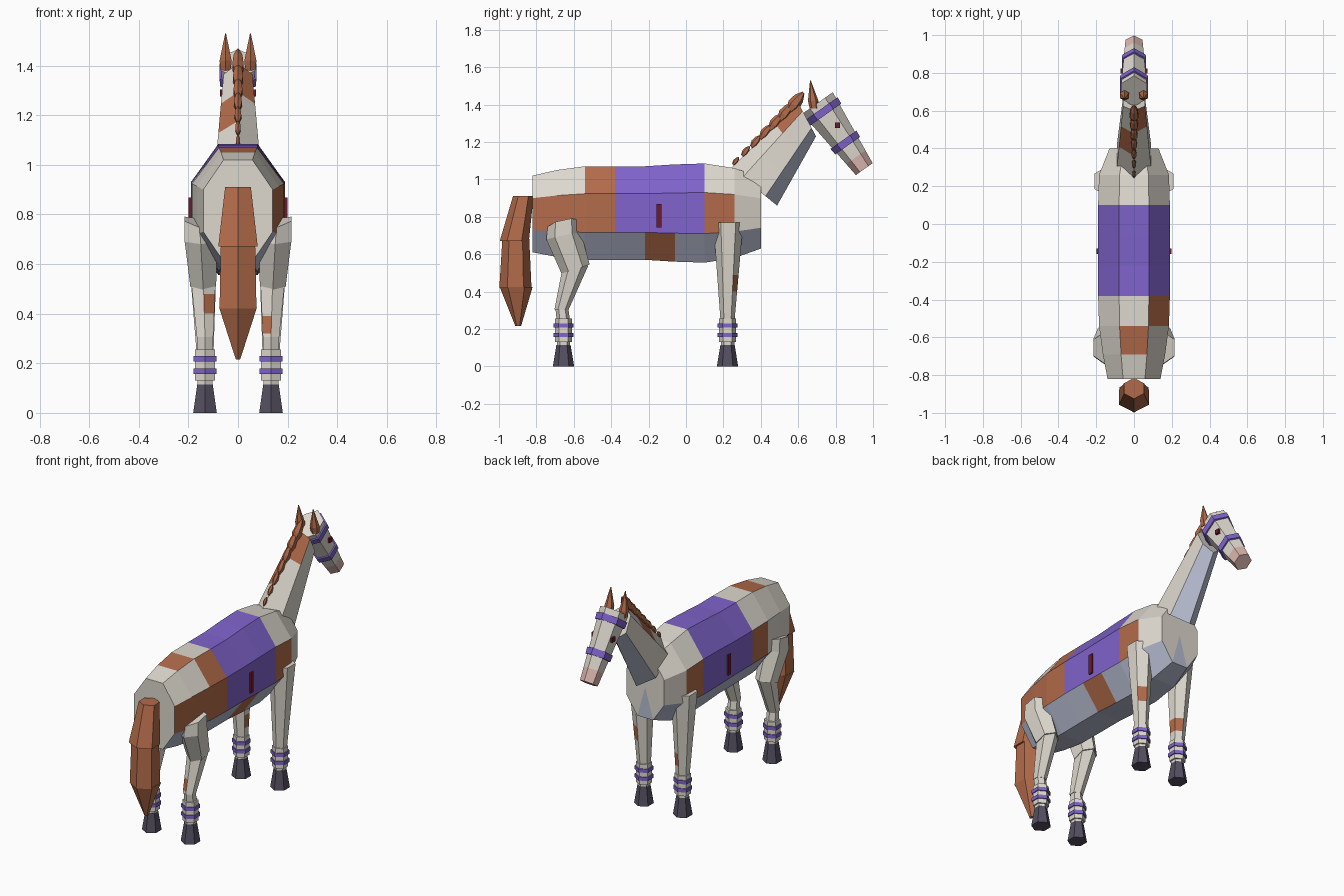
import bpy
import bmesh
from math import cos, sin, pi
from mathutils import Vector

cube = bpy.data.objects.get("Cube")
if cube:
    bpy.data.objects.remove(cube)


def linear(c):
    return c / 12.92 if c < 0.04 else ((c + 0.055) / 1.055) ** 2.4


def material(name, *srgb):
    m = bpy.data.materials.new(name)
    m.use_nodes = True
    color = [linear(c) for c in srgb] + [1]
    m.diffuse_color = color
    m.node_tree.nodes["Principled BSDF"].inputs["Base Color"].default_value = color
    return m


WHITE = material("cream coat", .87, .85, .81)
BROWN = material("chestnut", .70, .42, .29)
BLUE = material("pale blue underside", .72, .74, .82)
PURPLE = material("purple cloth", .50, .39, .80)
HOOF = material("dark hoof", .33, .31, .38)
PINK = material("pink muzzle", .86, .71, .68)
RED = material("dark red", .43, .10, .17)


def loft(name, rings, rule, n=6, phase=pi / 2, fan=False):
    """Skin flat-sided rings (centre, u axis, v axis); rule(ring, side) picks a material."""
    pick = rule if callable(rule) else lambda i, k: rule
    bm = bmesh.new()
    mats = []

    def face(verts, mat):
        if mat not in mats:
            mats.append(mat)
        bm.faces.new(verts).material_index = mats.index(mat)

    loops = []
    for c, u, v in rings:
        angles = [phase + 2 * pi * k / n for k in range(n)]
        loops.append([bm.verts.new(Vector(c) + Vector(u) * cos(a) + Vector(v) * sin(a)) for a in angles])
    last = len(rings) - 1
    for i in range(last):
        for k in range(n):
            j = (k + 1) % n
            face((loops[i][k], loops[i][j], loops[i + 1][j], loops[i + 1][k]), pick(i, k))
    for i, loop in ((-1, loops[0]), (last, loops[last])):
        if fan:
            mid = bm.verts.new(rings[i if i > 0 else 0][0])
            for k in range(n):
                face((loop[k], loop[(k + 1) % n], mid), pick(i, k))
        else:
            face(loop, pick(i, 0))
    bmesh.ops.recalc_face_normals(bm, faces=bm.faces)
    mesh = bpy.data.meshes.new(name)
    bm.to_mesh(mesh)
    bm.free()
    for m in mats:
        mesh.materials.append(m)
    ob = bpy.data.objects.new(name, mesh)
    bpy.context.collection.objects.link(ob)
    return ob


def upright(x, y, z, r, ry=None):
    return (x, y, z), (r, 0, 0), (0, ry or r, 0)


def span(top, bottom, width):
    """Ring in a tilted plane between two (y, z) points on the centre line."""
    a, b = Vector((0, *top)), Vector((0, *bottom))
    return (a + b) / 2, (width / cos(pi / 6), 0, 0), (a - b) / 2


def box(name, center, size, mat):
    x, y, z = center
    rings = [((x, y, z + s * size[2] / 2), (size[0] / 2 ** .5, 0, 0), (0, size[1] / 2 ** .5, 0)) for s in (-1, 1)]
    return loft(name, rings, mat, n=4, phase=pi / 4)


# Barrel: eight-sided body with coat patches and a saddle cloth
stations = [  # y, bottom, top, half width
    (-.82, .61, 1.02, .14), (-.69, .585, 1.05, .165), (-.54, .57, 1.07, .185),
    (-.38, .57, 1.07, .19), (-.22, .57, 1.07, .19), (-.06, .56, 1.08, .19),
    (.10, .555, 1.085, .19), (.26, .58, 1.06, .185), (.40, .63, 1.01, .13)]
edge = cos(pi / 8)
body_rings = [((0, y, (a + b) / 2), (w / edge, 0, 0), (0, 0, (b - a) / 2 / edge)) for y, a, b, w in stations]
LEFT, LOWER, RIGHT, UPPER, TOP = 1, (2, 3, 4), 5, 6, 7
patches = {RIGHT: (0, 1, 2, 6), LEFT: (2, 6), UPPER: (2,), TOP: (1,), 4: (4,)}


def body_color(i, k):
    if i in (-1, 8):
        return BLUE if k == 3 and i == 8 else WHITE
    if i in patches.get(k, ()):
        return BROWN
    if k in LOWER:
        return BLUE
    return PURPLE if i in (3, 4, 5) else WHITE


loft("body", body_rings, body_color, n=8, phase=5 * pi / 8, fan=True)
for s, side in ((-1, "right"), (1, "left")):
    box("saddle_strap_" + side, (s * .191, -.145, .805), (.016, .028, .125), RED)

# Neck with a crest ridge, blue throat and two patches
neck_base, neck_top = ((.24, 1.06), (.487, .86), .09), ((.60, 1.41), (.695, 1.23), .058)


def neck_ring(t):
    a, b = (Vector(neck_base[j]).lerp(Vector(neck_top[j]), t) for j in (0, 1))
    return span(a, b, neck_base[2] + t * (neck_top[2] - neck_base[2]))


def neck_color(i, k):
    if (i, k) in ((1, 0), (2, 5)):
        return BROWN
    return BLUE if k in (2, 3) else WHITE


loft("neck", [neck_ring(t / 3) for t in range(4)], neck_color)

# Mane tufts growing toward the poll
crest = Vector((0, .36, .35)).normalized()
out = Vector((0, -crest.z, crest.y))
for i in range(7):
    t = i / 6
    base = Vector((0, .26 + .31 * t, 1.09 + .30 * t))
    r = .010 + .016 * t
    rings = [(base + crest * (s * r * 3) + out * (s * r * .4), (r * w, 0, 0), out * r * w * 1.4)
             for s, w in ((-.5, .45), (.1, 1), (.7, .8), (1.2, .2))]
    loft("mane_tuft_%d" % (i + 1), rings, BROWN)

# Head, muzzle and bridle bands along one tilted axis
head_start, head_end = Vector((0, .703, 1.408)), Vector((0, .953, 1.055))
axis = (head_end - head_start).normalized()
across = Vector((0, -axis.z, axis.y))


def head_ring(t, grow=0):
    r = .10 - .045 * t + grow
    w = .078 - .026 * t + grow
    return head_start.lerp(head_end, t), (w, 0, 0), across * r


loft("head", [head_ring(0), head_ring(.82), head_ring(1)], lambda i, k: PINK if i > 0 else WHITE)
for name, t in (("brow_band", .13), ("nose_band", .60)):
    loft(name, [head_ring(t - .045, .010), head_ring(t + .045, .010)], PURPLE)

for s, side in ((-1, "right"), (1, "left")):
    box("eye_" + side, (s * .060, .81, 1.29), (.024, .028, .028), RED)
    loft("ear_" + side, [upright(s * .050, .685, 1.38, .024), upright(s * .050, .68, 1.42, .028),
                         upright(s * .050, .665, 1.53, .002)], BROWN)

# Tail in three overlapping tapered segments
tail = [(("upper"), (-.87, .91, .060, .055), (-.918, .67, .092, .078)),
        (("middle"), (-.91, .68, .080, .072), (-.912, .42, .086, .086)),
        (("tip"), (-.908, .425, .088, .088), (-.897, .215, .010, .015))]
for name, *ends in tail:
    loft("tail_" + name, [upright(0, y, z, rx, ry) for y, z, rx, ry in ends], BROWN)

# Legs: each has a hoof, pastern, wrap and two stripes
for s, side in ((-1, "right"), (1, "left")):
    x = s * .133
    for pos, y in (("front", .222), ("hind", -.655)):
        name = "_%s_%s" % (pos, side)
        loft("hoof" + name, [upright(x, y, 0, .055, .057), upright(x, y, .115, .036, .038)], HOOF)
        loft("pastern" + name, [upright(x, y, .11, .036), upright(x, y, .14, .036)], WHITE)
        loft("wrap" + name, [upright(x, y, .13, .046), upright(x, y, .255, .046)], WHITE)
        for j, z in enumerate((.168, .218)):
            loft("stripe_%d%s" % (j + 1, name),
                 [upright(x, y, z - .011, .053), upright(x, y, z + .011, .053)], PURPLE)

    low, high, patch = (.40, .49, (5,)) if s > 0 else (.31, .39, (4, 5))
    rings = []
    for z in (.25, low, high, .70, .77):
        t = (z - .25) / .52
        rings.append(upright(x + s * .012 * t, .222 + .004 * t, z, .040 + .034 * t, .038 + .042 * t))
    loft("front_leg_" + side, rings,
         lambda i, k, p=patch: BROWN if i == 1 and k in p else WHITE)

    loft("thigh_" + side, [((s * .140, -.59, .52), (.060, 0, 0), (0, .075, .025)),
                           ((s * .150, -.655, .70), (.075, 0, 0), (0, .092, .020)),
                           ((s * .155, -.655, .765), (.070, 0, s * .02), (0, .085, .018))], WHITE)
    low, high, patch = (.32, .39, 2) if s > 0 else (.40, .48, 3)
    rings = []
    for z in (.305, low, high, .54):
        t = (z - .305) / .235
        rings.append(upright(x + s * .007 * t, -.665 + .075 * t, z, .038 + .020 * t, .038 + .030 * t))
    loft("gaskin_" + side, rings,
         lambda i, k, p=patch: BROWN if i == 1 and k == p else WHITE)
    loft("hind_cannon_" + side, [upright(x, -.655, .24, .036), upright(x, -.665, .32, .034)], WHITE)
